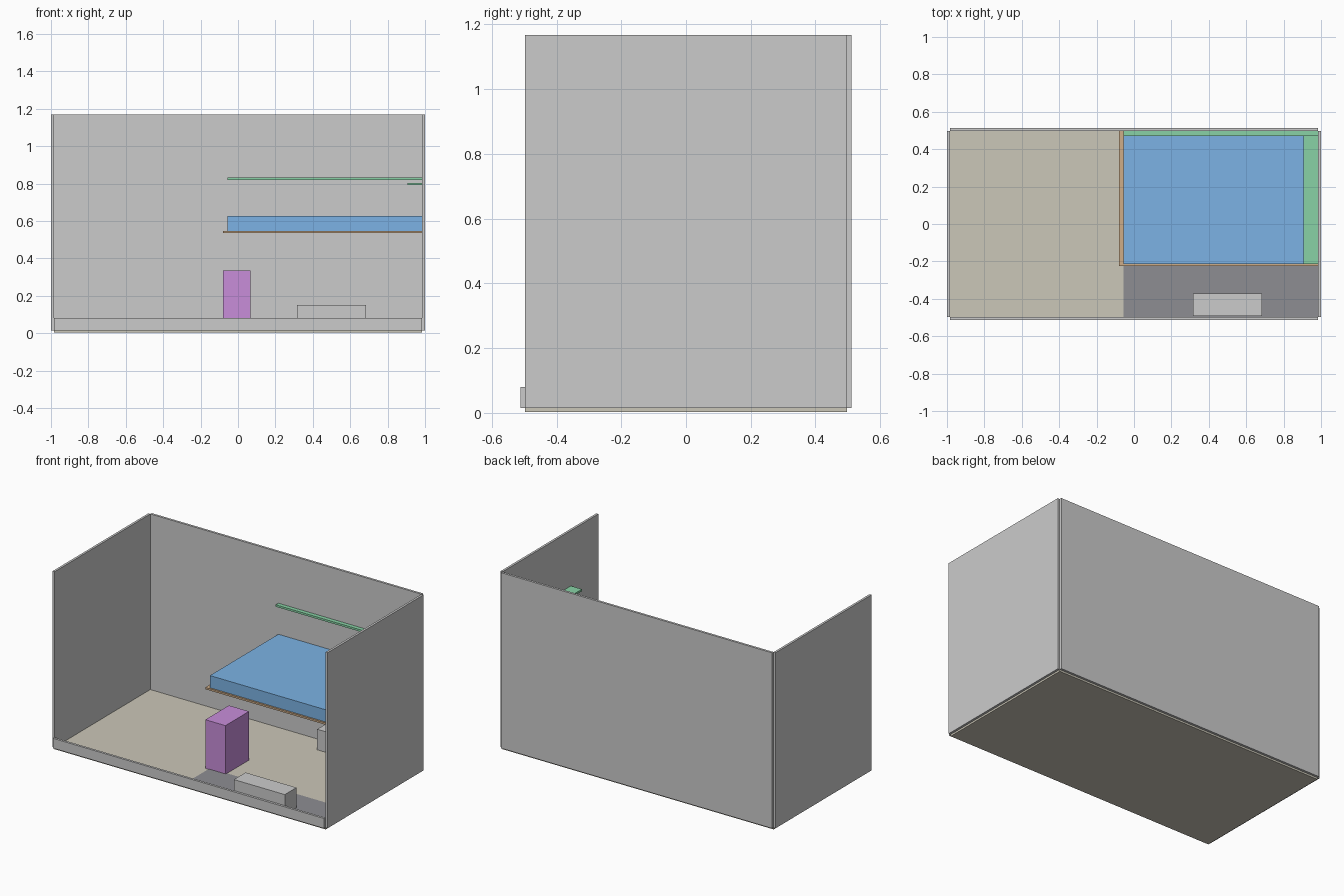
import bpy

if "Cube" in bpy.data.objects:
    bpy.data.objects.remove(bpy.data.objects["Cube"])


def material(name, rgb):
    m = bpy.data.materials.new(name)
    m.diffuse_color = (*rgb, 1.0)
    m.use_nodes = True
    m.node_tree.nodes["Principled BSDF"].inputs["Base Color"].default_value = m.diffuse_color
    return m


beige = material("beige", (0.60, 0.57, 0.48))
dark = material("dark_grey", (0.27, 0.27, 0.29))
blue = material("blue", (0.20, 0.45, 0.78))
green = material("green", (0.25, 0.65, 0.38))
brown = material("brown", (0.62, 0.42, 0.25))
purple = material("purple", (0.58, 0.27, 0.70))


def box(name, x, y, z, mat=None):
    """Axis-aligned box from (min, max) ranges."""
    bpy.ops.mesh.primitive_cube_add(size=1)
    ob = bpy.context.object
    ob.name = name
    ranges = (x, y, z)
    ob.location = [(a + b) / 2 for a, b in ranges]
    ob.scale = [b - a for a, b in ranges]
    bpy.ops.object.transform_apply(location=False, rotation=False, scale=True)
    if mat:
        ob.data.materials.append(mat)
    return ob


IN_X, IN_Y = 0.985, 0.497   # inside of the van body
FLOOR, TOP = 0.015, 1.168

# Body shell: floor, back wall, two end walls, low front sill
box("floor", (-IN_X, IN_X), (-IN_Y, IN_Y), (0.003, FLOOR), beige)
box("back_wall", (-IN_X, IN_X), (IN_Y, 0.512), (FLOOR, TOP))
box("front_sill", (-IN_X, IN_X), (-0.512, -IN_Y), (FLOOR, 0.08))
for side, s in (("left", -1), ("right", 1)):
    xs = sorted((s * IN_X, s * 1.0))
    box(side + "_end_wall", xs, (-IN_Y, IN_Y), (FLOOR, TOP))

# Walkway strip beside the bed
box("walkway", (-0.055, IN_X), (-IN_Y, -0.213), (FLOOR, 0.018), dark)

# Wheel arches against both long sides
for side, s in (("front", -1), ("back", 1)):
    ys = sorted((s * 0.372, s * 0.493))
    box(side + "_wheel_arch", (0.315, 0.685), ys, (FLOOR, 0.15))

# Bed platform and mattress
box("bed_platform", (-0.08, IN_X), (-0.225, IN_Y), (0.535, 0.547), brown)
box("mattress", (-0.055, IN_X), (-0.213, IN_Y), (0.547, 0.627), blue)

# Shelves along the back and over the bed end
box("back_shelf", (-0.055, IN_X), (0.47, IN_Y), (0.818, 0.831), green)
box("end_shelf", (0.905, IN_X), (-0.213, IN_Y), (0.791, 0.804), green)

# Storage cabinet below the bed
box("cabinet", (-0.08, 0.066), (-0.225, 0.02), (FLOOR, 0.335), purple)
